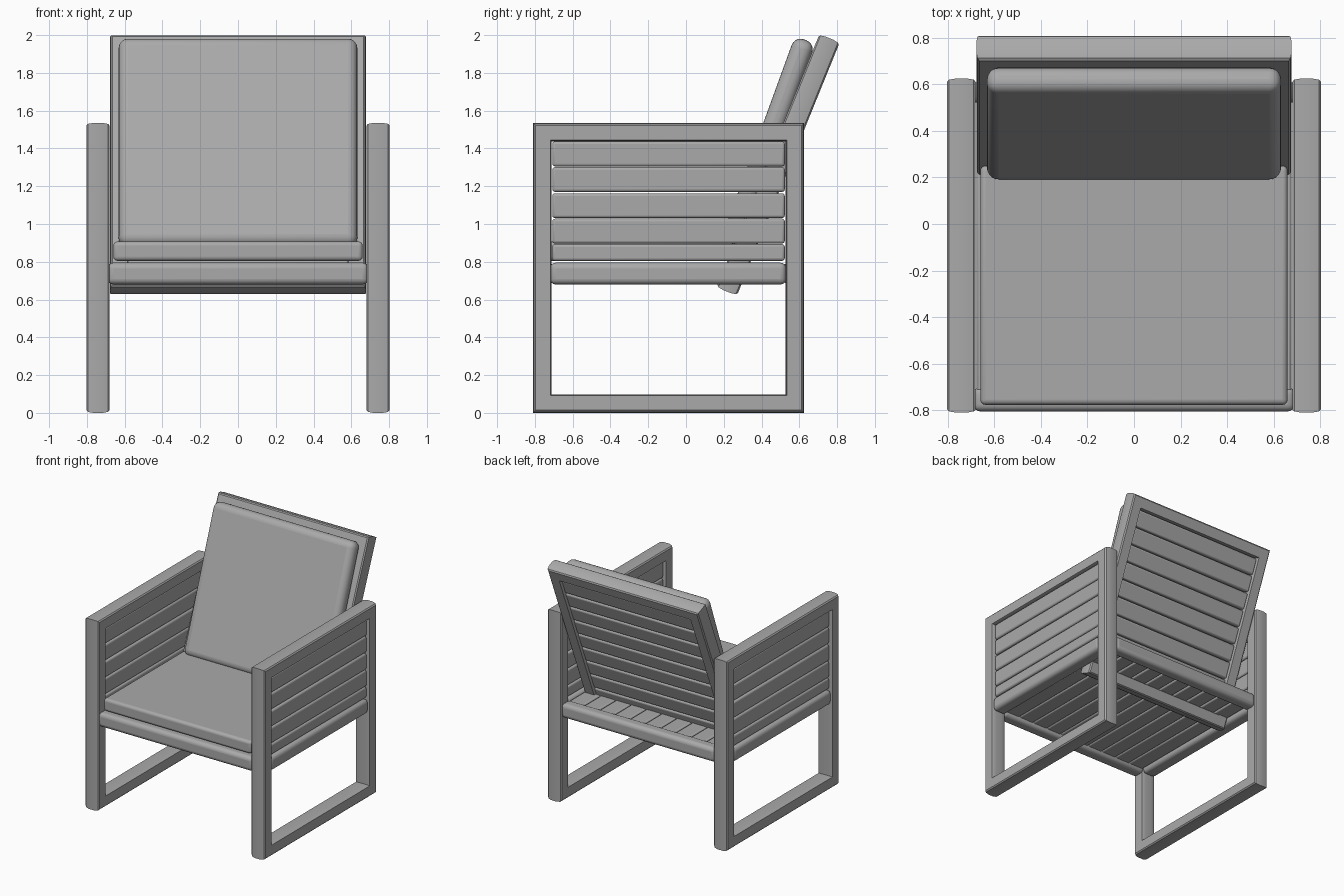
import bpy, math
from mathutils import Matrix, Vector

if "Cube" in bpy.data.objects:
    bpy.data.objects.remove(bpy.data.objects["Cube"])

# Dark grey finish shared by every part
grey = bpy.data.materials.new("dark_grey")
grey.diffuse_color = (0.4, 0.4, 0.4, 1)
grey.use_nodes = True
grey.node_tree.nodes["Principled BSDF"].inputs["Base Color"].default_value = grey.diffuse_color


def finish(name, verts, faces, matrix, bevel=0.0, segments=2):
    mesh = bpy.data.meshes.new(name)
    mesh.from_pydata(verts, [], faces)
    mesh.materials.append(grey)
    obj = bpy.data.objects.new(name, mesh)
    bpy.context.collection.objects.link(obj)
    obj.matrix_world = matrix
    if bevel:
        mod = obj.modifiers.new("bevel", 'BEVEL')
        mod.width, mod.segments = bevel, segments
    bpy.ops.object.select_all(action='DESELECT')
    bpy.context.view_layer.objects.active = obj
    obj.select_set(True)
    bpy.ops.object.shade_smooth_by_angle(angle=math.radians(35))
    return obj


def box(name, lo, hi, bevel=0.01, segments=2, matrix=Matrix()):
    """Bevelled box between two corners, optionally in a tilted frame."""
    lo, hi = Vector(lo), Vector(hi)
    c, h = (lo + hi) / 2, (hi - lo) / 2
    verts = [(x * h.x, y * h.y, z * h.z) for x in (-1, 1) for y in (-1, 1) for z in (-1, 1)]
    faces = [(0, 1, 3, 2), (4, 6, 7, 5), (0, 4, 5, 1), (2, 3, 7, 6), (0, 2, 6, 4), (1, 5, 7, 3)]
    return finish(name, verts, faces, matrix @ Matrix.Translation(c), bevel, segments)


def ring(name, width, height, depth, bar, matrix):
    """Mitred rectangular frame in the XZ plane with softly bowed bars."""
    bow = [(0.014, -.5), (0.005, -.43), (0, -.2), (0, .2), (0.005, .43), (0.014, .5)]
    section = [(i, t * depth) for i, t in bow] + [(bar - i * 0.4, t * depth) for i, t in reversed(bow)]
    n = len(section)
    verts = [(sx * (width / 2 - i), t, sz * (height / 2 - i))
             for sx, sz in ((-1, -1), (1, -1), (1, 1), (-1, 1)) for i, t in section]
    faces = [(k * n + j, k * n + (j + 1) % n,
              (k + 1) % 4 * n + (j + 1) % n, (k + 1) % 4 * n + j)
             for k in range(4) for j in range(n)]
    return finish(name, verts, faces, matrix)


# Side frames with horizontal slats and seat side rails
X = 0.7415
for side, s in (("left", -1), ("right", 1)):
    place = Matrix.Translation((s * X, -0.0925, 0.7675)) @ Matrix.Rotation(math.pi / 2, 4, 'Z')
    ring(side + "_side_frame", 1.435, 1.535, 0.123, 0.097, place)
    for i, (z0, z1) in enumerate(((.805, .893), (.897, 1.028), (1.032, 1.162), (1.17, 1.301), (1.305, 1.437))):
        box(f"{side}_side_slat_{i + 1}", (s * X - .045, -.708, z0), (s * X + .045, .523, z1), 0.014, 3)
    box(side + "_seat_rail", (s * X - .058, -.72, .68), (s * X + .058, .53, .795), 0.03, 4)

# Front and rear seat rails
box("front_seat_rail", (-.69, -.805, .68), (.69, -.70, .795), 0.03, 4)
box("rear_seat_rail", (-.69, .515, .68), (.69, .615, .795), 0.03, 4)

# Seat slats running front to back
pitch = 1.36 / 10
for i in range(10):
    x = -.68 + pitch * (i + .5)
    box(f"seat_slat_{i + 1}", (x - .064, -.72, .71), (x + .064, .54, .787), 0.01)

# Reclined backrest frame and its slats
back = Matrix.Translation((0, .488, 1.313)) @ Matrix.Rotation(math.radians(-22.1), 4, 'X')
ring("backrest_frame", 1.355, 1.447, 0.116, 0.097, back)
pitch = 1.25 / 9
for i in range(9):
    z = -.625 + pitch * (i + .5)
    box(f"backrest_slat_{i + 1}", (-.585, -.045, z - .066), (.585, .042, z + .066), 0.014, 3, back)

# Cushions
box("seat_cushion", (-.66, -.777, .805), (.66, .25, .907), 0.022, 4)
lean = Matrix.Translation((0, .178, .90)) @ Matrix.Rotation(math.radians(-20), 4, 'X')
box("back_cushion", (-.632, 0, 0), (.632, .115, 1.165), 0.05, 5, lean)
